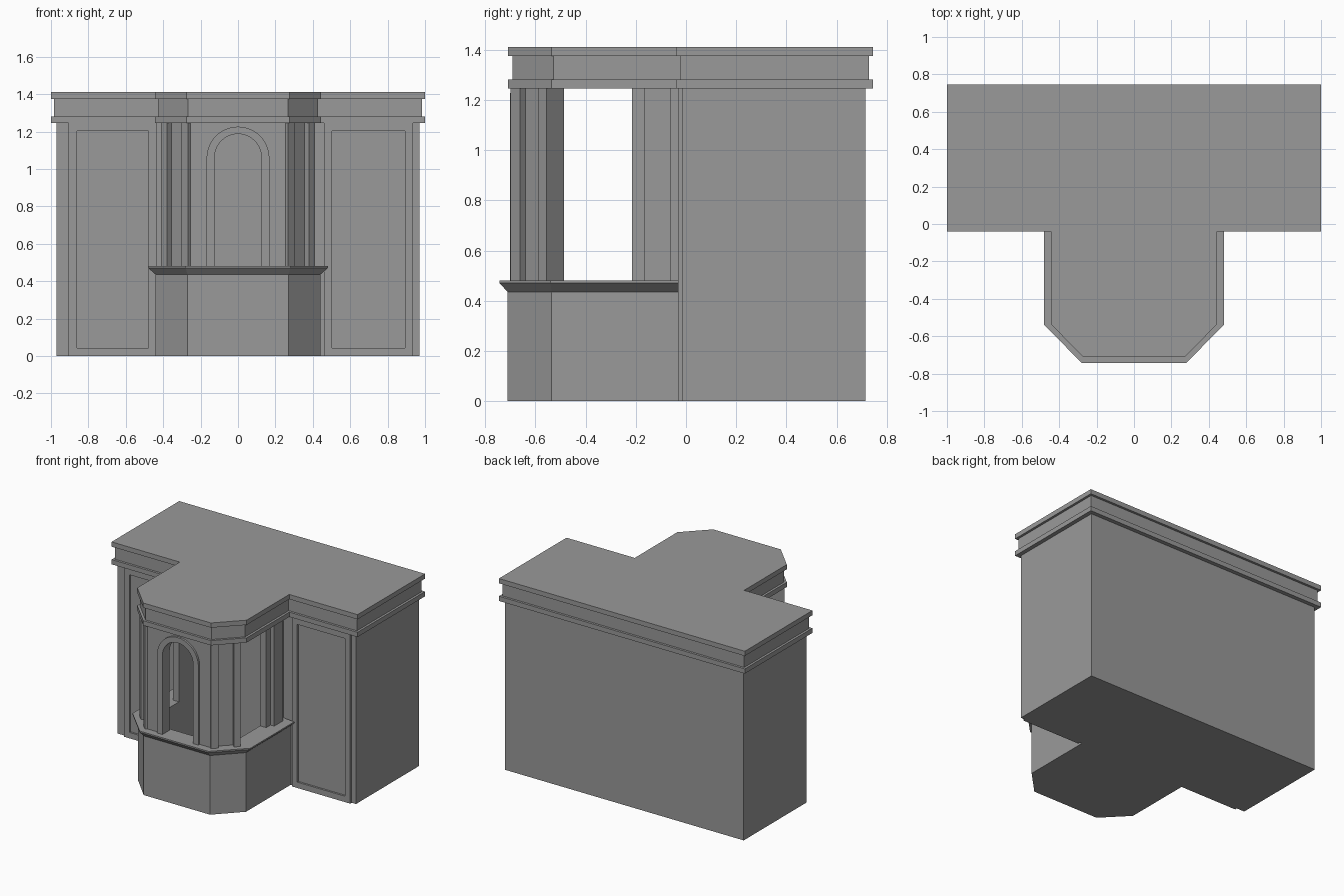
import bpy, bmesh, math
from mathutils import Vector

cube = bpy.data.objects.get("Cube")
if cube:
    bpy.data.objects.remove(cube, do_unlink=True)

GREY = (0.32, 0.32, 0.32, 1)
paint = bpy.data.materials.new("plain grey")
paint.use_nodes = True
paint.diffuse_color = GREY
paint.node_tree.nodes["Principled BSDF"].inputs["Base Color"].default_value = GREY


def finish(name, bm):
    bmesh.ops.recalc_face_normals(bm, faces=bm.faces)
    mesh = bpy.data.meshes.new(name)
    bm.to_mesh(mesh)
    bm.free()
    mesh.materials.append(paint)
    obj = bpy.data.objects.new(name, mesh)
    bpy.context.collection.objects.link(obj)
    return obj


def loft(name, lower, upper):
    """Solid between two matching 3D outlines."""
    bm = bmesh.new()
    a = [bm.verts.new(p) for p in lower]
    b = [bm.verts.new(p) for p in upper]
    bm.faces.new(a)
    bm.faces.new(b)
    for i in range(len(a)):
        j = (i + 1) % len(a)
        bm.faces.new((a[i], a[j], b[j], b[i]))
    return finish(name, bm)


def upright(name, plan, z0, z1):
    """Plan outline raised from z0 to z1."""
    return loft(name, [(x, y, z0) for x, y in plan], [(x, y, z1) for x, y in plan])


def fronted(name, outline, y0, y1):
    """Elevation outline given depth from y0 to y1."""
    return loft(name, [(x, y0, z) for x, z in outline], [(x, y1, z) for x, z in outline])


def rect(x0, x1, y0, y1):
    return [(x0, y0), (x1, y0), (x1, y1), (x0, y1)]


def mirrored(half):
    """Complete a symmetric path from its right half."""
    return half + [(-x, y) for x, y in reversed(half)]


def bay(side, corner_y, corner_x, front, back):
    return mirrored([(side, back), (side, corner_y), (corner_x, front)])


def arch(radius, foot, spring, steps=20):
    """Open path of a round arch, from left foot to right foot."""
    curve = [(-radius * math.cos(math.pi * i / steps),
              spring + radius * math.sin(math.pi * i / steps)) for i in range(steps + 1)]
    return [(-radius, foot)] + curve + [(radius, foot)]


SILL, HEAD, WALL = 0.48, 1.245, -0.015

# Main cabinet block
upright("main_body", rect(-0.97, 0.97, WALL, 0.715), 0, HEAD)

# Framed front panels, with a recessed field
for side, x0, x1 in (("right", -0.905, -0.435), ("left", 0.46, 0.935)):
    rim = 0.043
    bm = bmesh.new()
    outer = [(x0, 0), (x1, 0), (x1, HEAD), (x0, HEAD)]
    inner = [(x0 + rim, rim), (x1 - rim, rim), (x1 - rim, HEAD - rim), (x0 + rim, HEAD - rim)]
    rings = [[bm.verts.new((x, y, z)) for x, z in pts] for pts, y in
             ((outer, WALL), (outer, -0.032), (inner, -0.032), (inner, -0.018))]
    for r, s in zip(rings, rings[1:]):
        for i in range(4):
            j = (i + 1) % 4
            bm.faces.new((r[i], r[j], s[j], s[i]))
    bm.faces.new(rings[-1])
    bm.faces.new(rings[0])
    finish(side + "_front_panel", bm)

# Hollow bay base and its floor
base = bay(0.44, -0.535, 0.27, -0.71, WALL)
hollow = bay(0.33, -0.49, 0.23, -0.60, WALL)
upright("bay_base", base + hollow[::-1], 0, 0.435)
upright("bay_floor", base, 0, 0.01)

# Counter ledge with a sloping underside
ledge = bay(0.48, -0.54, 0.28, -0.742, -0.032)
inner = hollow[::-1]
loft("ledge_slope", [(x, y, 0.435) for x, y in base + inner],
     [(x, y, 0.47) for x, y in ledge + inner])
upright("ledge_top", ledge + inner, 0.47, SILL)

# Arched front wall and raised arch trim
opening = arch(0.125, SILL, 1.062)
fronted("arched_front_wall",
        [(-0.255, SILL)] + opening + [(0.255, SILL), (0.255, HEAD), (-0.255, HEAD)],
        -0.685, -0.615)
fronted("arch_trim", arch(0.168, SILL, 1.058) + opening[::-1], -0.70, -0.68)


def diagonal(name, side, start, end, outer, depth):
    """Block on the angled bay side; start and end run along it."""
    along = Vector((1, 1)) / math.sqrt(2)
    out = Vector((1, -1)) / math.sqrt(2)
    plan = [along * t + out * d for t, d in
            ((start, outer), (end, outer), (end, outer - depth), (start, outer - depth))]
    upright(name, [(side * p.x, p.y) for p in plan], SILL, HEAD)


for label, side in (("left", 1), ("right", -1)):
    # Angled wall with two pilasters
    diagonal(label + "_angled_wall", side, -0.302, -0.103, 0.651, 0.068)
    diagonal(label + "_front_pilaster", side, -0.304, -0.252, 0.683, 0.04)
    diagonal(label + "_side_pilaster", side, -0.148, -0.102, 0.683, 0.04)
    # Rear return wall and its pilaster
    upright(label + "_return_wall",
            [(side * x, y) for x, y in rect(0.33, 0.38, -0.215, WALL)], SILL, HEAD)
    upright(label + "_return_pilaster",
            [(side * x, y) for x, y in rect(0.37, 0.41, -0.165, -0.06)], SILL, HEAD)

# Cornice: two projecting bands with a set-back fascia between
for name, inset, z0, z1 in (("lower_cornice", 0, HEAD, 1.28),
                            ("fascia", 0.017, 1.28, 1.375),
                            ("upper_cornice", 0, 1.375, 1.41)):
    cut = inset * 0.4
    upright(name, mirrored([
        (1 - inset, 0.745 - inset), (1 - inset, -0.04 + inset),
        (0.445 - inset, -0.04 + inset), (0.445 - inset, -0.535 + cut),
        (0.275 - cut, -0.708 + inset)]), z0, z1)
